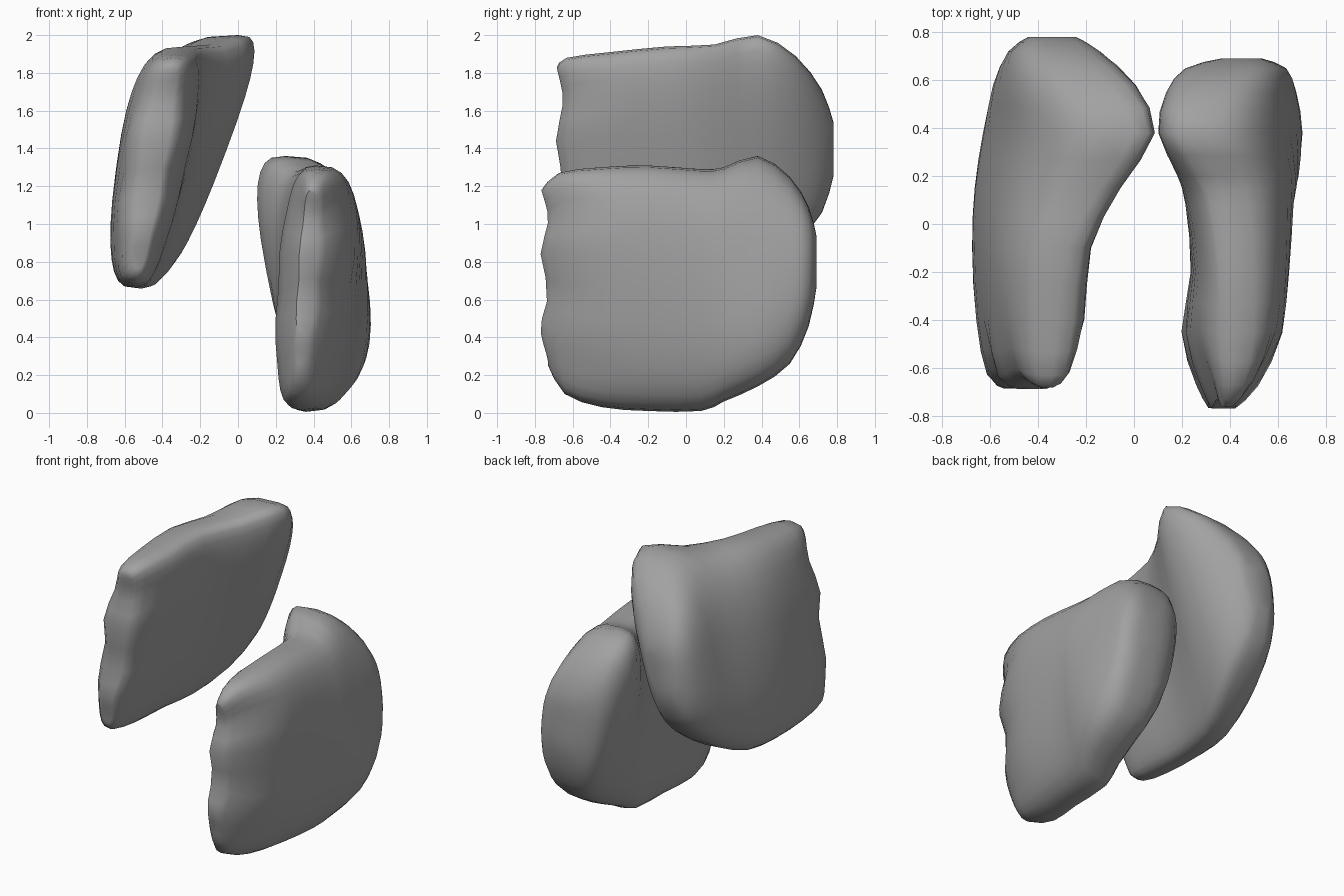
import bpy, bmesh, math

if "Cube" in bpy.data.objects:
    bpy.data.objects.remove(bpy.data.objects["Cube"])

grey = bpy.data.materials.new("plain_grey")
grey.diffuse_color = (0.36, 0.36, 0.36, 1)
grey.use_nodes = True
grey.node_tree.nodes["Principled BSDF"].inputs["Base Color"].default_value = grey.diffuse_color

SIDES = 32  # points around each cross-section
HALF, QUARTER = SIDES // 2, SIDES // 4


def spline(a, b, c, d, t):
    return [0.5 * (2*q + (r - p)*t + (2*p - 5*q + 4*r - s)*t*t + (3*q - p - 3*r + s)*t**3)
            for p, q, r, s in zip(a, b, c, d)]


def power(v, e):
    return math.copysign(abs(v) ** e, v)


def slab(name, stations, left, right):
    """Loft tilted, rounded sections: y, foot x, foot z, top x, top z, left bulge, right bulge.
    left and right give (squareness, growth toward the top) of each side."""
    rows = []
    last = len(stations) - 1
    for i in range(last):
        ctrl = [stations[min(max(j, 0), last)] for j in range(i - 1, i + 3)]
        rows += [spline(*ctrl, t) for t in (0, 0.5)]
    rows.append(stations[-1])
    bm = bmesh.new()
    rings = []
    for y, xb, zb, xt, zt, wl, wr in rows:
        ring = []
        front = max(0.0, min(1.0, (-y - 0.35) / 0.35))  # ripples fade in toward the front rim
        for k in range(SIDES):
            a = 2 * math.pi * k / SIDES
            u = 0.5 + 0.5 * power(math.sin(a), 0.8)
            width, (square, grow) = (wr, right) if math.cos(a) > 0 else (wl, left)
            w = width * power(math.cos(a), square) * (1 + grow * (2*u - 1))
            w *= 1 + 0.10 * front * math.cos(u * 19)
            dy = 0.02 * front * math.cos(u * 15)
            ring.append(bm.verts.new((xb + (xt - xb)*u + w, y + dy, zb + (zt - zb)*u)))
        rings.append(ring)
    for r, s in zip(rings, rings[1:]):
        for k in range(SIDES):
            n = (k + 1) % SIDES
            bm.faces.new((r[k], r[n], s[n], s[k]))
    # close both ends with level strips between the two sides
    for ring in (rings[0], rings[-1]):
        for k in range(-QUARTER, QUARTER):
            strip = [ring[j % SIDES] for j in (k, k + 1, HALF - k - 1, HALF - k)]
            bm.faces.new(list(dict.fromkeys(strip)))
    bmesh.ops.recalc_face_normals(bm, faces=bm.faces)
    me = bpy.data.meshes.new(name)
    bm.to_mesh(me)
    bm.free()
    ob = bpy.data.objects.new(name, me)
    bpy.context.collection.objects.link(ob)
    me.materials.append(grey)
    bpy.context.view_layer.objects.active = ob
    ob.select_set(True)
    bpy.ops.object.shade_smooth_by_angle(angle=math.radians(50))
    ob.select_set(False)


# upper slab, leaning inward with a raised rear corner
slab("upper_slab", [
    (-0.67, -0.53, 0.76, -0.36, 1.83, 0.06, 0.05),
    (-0.62, -0.54, 0.70, -0.34, 1.88, 0.14, 0.10),
    (-0.40, -0.54, 0.67, -0.32, 1.91, 0.20, 0.15),
    (-0.10, -0.53, 0.66, -0.28, 1.94, 0.24, 0.14),
    (0.15, -0.48, 0.67, -0.14, 1.95, 0.31, 0.13),
    (0.38, -0.41, 0.76, 0.00, 2.00, 0.37, 0.14),
    (0.58, -0.37, 0.90, -0.10, 1.89, 0.33, 0.15),
    (0.72, -0.38, 1.06, -0.26, 1.71, 0.20, 0.14),
    (0.78, -0.38, 1.25, -0.32, 1.54, 0.09, 0.09),
], left=(0.62, 0.16), right=(0.6, 0.2))

# lower slab, nearly upright
slab("lower_slab", [
    (-0.75, 0.33, 0.25, 0.39, 1.18, 0.04, 0.05),
    (-0.66, 0.32, 0.10, 0.41, 1.27, 0.09, 0.13),
    (-0.45, 0.32, 0.03, 0.42, 1.30, 0.16, 0.23),
    (-0.20, 0.35, 0.01, 0.41, 1.31, 0.14, 0.26),
    (0.08, 0.37, 0.01, 0.38, 1.29, 0.16, 0.29),
    (0.20, 0.41, 0.06, 0.34, 1.30, 0.18, 0.31),
    (0.38, 0.45, 0.14, 0.25, 1.36, 0.20, 0.33),
    (0.55, 0.46, 0.26, 0.30, 1.25, 0.21, 0.28),
    (0.65, 0.46, 0.46, 0.38, 1.09, 0.19, 0.21),
    (0.69, 0.46, 0.66, 0.43, 0.94, 0.08, 0.09),
], left=(0.65, 0.08), right=(0.68, 0.04))
